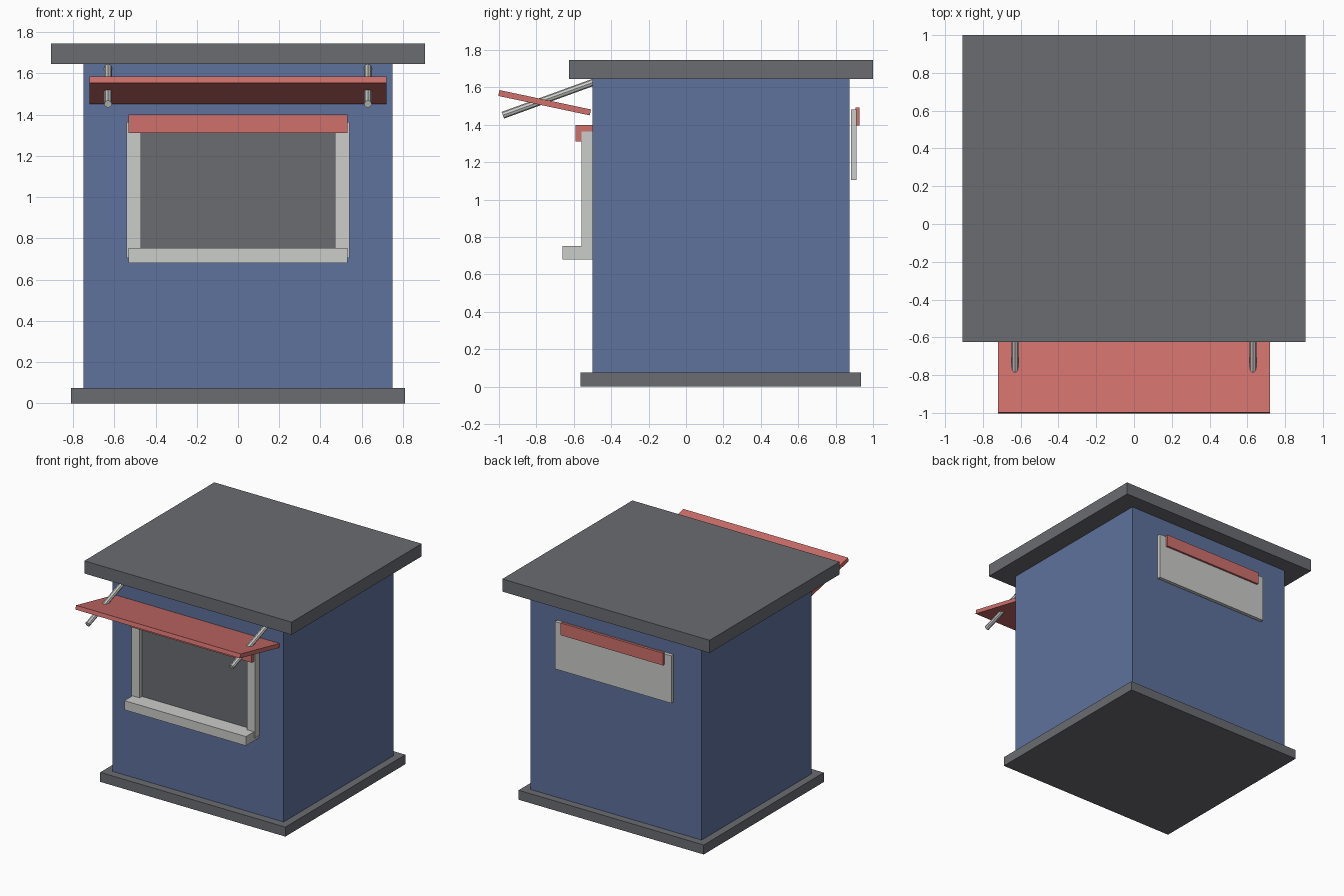
import bpy
import math
from mathutils import Matrix

cube = bpy.data.objects.get("Cube")
if cube:
    bpy.data.objects.remove(cube, do_unlink=True)


def make_material(name, rgb):
    mat = bpy.data.materials.new(name)
    mat.use_nodes = True
    mat.diffuse_color = (*rgb, 1)
    mat.node_tree.nodes["Principled BSDF"].inputs["Base Color"].default_value = (*rgb, 1)
    return mat


grey = make_material("slate grey", (0.145, 0.15, 0.165))
blue = make_material("wall blue", (0.112, 0.168, 0.335))
red = make_material("trim red", (0.62, 0.16, 0.148))
white = make_material("off white", (0.6, 0.61, 0.59))


def box(name, x, y, z, mat):
    """Box from (min, max) ranges along each axis."""
    center = [(a + b) / 2 for a, b in (x, y, z)]
    size = [b - a for a, b in (x, y, z)]
    bpy.ops.mesh.primitive_cube_add(size=1, location=center)
    ob = bpy.context.object
    ob.name = name
    ob.data.transform(Matrix.Diagonal((*size, 1)))
    ob.data.materials.append(mat)
    return ob


def sym(half):
    return (-half, half)


WALL = -0.5

# Booth shell
box("floor_slab", sym(0.81), (-0.565, 0.935), (0, 0.075), grey)
box("walls", sym(0.75), (WALL, 0.875), (0.075, 1.645), blue)
box("roof", sym(0.907), (-0.625, 1.0), (1.645, 1.745), grey)

# Serving window
box("window_pane", sym(0.475), (-0.53, WALL), (0.74, 1.32), grey)
box("window_sill", sym(0.532), (-0.66, WALL), (0.68, 0.753), white)
box("window_lintel", sym(0.532), (-0.59, WALL), (1.31, 1.4), red)

# Awning, sloping up towards the front
awning = box("awning", sym(0.72), sym(0.25), sym(0.016), red)
awning.location = (0, -0.756, 1.518)
awning.rotation_euler.x = math.radians(-12)

# Side posts of the window and awning rods, one per side
for side, s in (("left", 1), ("right", -1)):
    box("window_post_" + side, sorted((s * 0.47, s * 0.54)), (-0.56, WALL), (0.705, 1.365), white)
    bpy.ops.mesh.primitive_cylinder_add(
        vertices=8, radius=0.019, depth=0.52, location=(s * 0.63, -0.735, 1.54),
        rotation=(math.radians(-70), 0, 0))
    rod = bpy.context.object
    rod.name = "awning_rod_" + side
    rod.data.materials.append(white)

# Notice board on the back wall
box("back_board", sym(0.51), (0.883, 0.911), (1.106, 1.481), white)
box("back_board_trim", sym(0.448), (0.906, 0.927), (1.395, 1.492), red)
